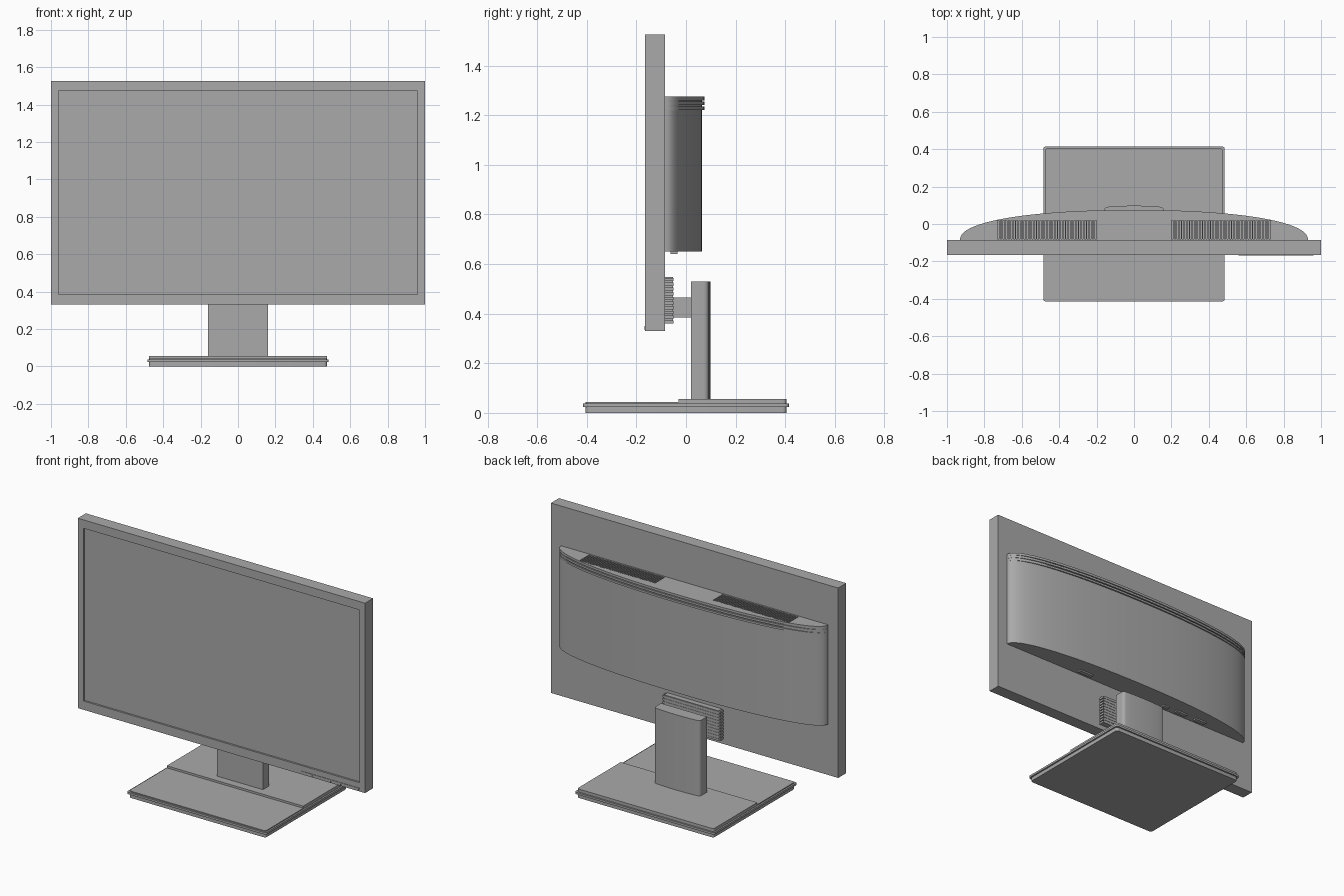
import bpy
import bmesh
from mathutils import Vector

cube = bpy.data.objects.get("Cube")
if cube:
    bpy.data.objects.remove(cube, do_unlink=True)

grey = bpy.data.materials.new("mid grey plastic")
GREY = (0.4, 0.4, 0.4, 1)
grey.use_nodes = True
grey.diffuse_color = GREY
grey.node_tree.nodes["Principled BSDF"].inputs["Base Color"].default_value = GREY


def finish(name, bm):
    """Turn a bmesh into a named, coloured object."""
    bmesh.ops.recalc_face_normals(bm, faces=bm.faces)
    mesh = bpy.data.meshes.new(name)
    bm.to_mesh(mesh)
    bm.free()
    mesh.materials.append(grey)
    obj = bpy.data.objects.new(name, mesh)
    bpy.context.collection.objects.link(obj)
    return obj


def add_box(bm, x, y, z):
    """Add a box given its (low, high) range on each axis."""
    verts = bmesh.ops.create_cube(bm, size=1)["verts"]
    for v in verts:
        v.co = Vector([(a + b) / 2 + c * (b - a) for (a, b), c in zip((x, y, z), v.co)])
    return verts


def round_uprights(bm, radius, keep=lambda co: True):
    edges = [e for e in bm.edges
             if abs(e.verts[0].co.z - e.verts[1].co.z) > 1e-4 and keep(e.verts[0].co)]
    bmesh.ops.bevel(bm, geom=edges, offset=radius, segments=4, profile=0.5, affect='EDGES')


def box(name, x, y, z, radius=0, keep=lambda co: True):
    bm = bmesh.new()
    add_box(bm, x, y, z)
    if radius:
        round_uprights(bm, radius, keep)
    return finish(name, bm)


def smooth(obj):
    bpy.ops.object.select_all(action='DESELECT')
    obj.select_set(True)
    bpy.context.view_layer.objects.active = obj
    bpy.ops.object.shade_smooth_by_angle(angle=0.5)


# Display panel with a recessed screen
BACK = -0.085
bm = bmesh.new()
add_box(bm, (-1, 1), (-0.165, BACK), (0.33, 1.525))
front = min(bm.faces, key=lambda f: f.calc_center_median().y)
bmesh.ops.inset_individual(bm, faces=[front], thickness=0.04)
for v in front.verts:
    v.co.x = 0.96 if v.co.x > 0 else -0.96
    v.co.z = 1.472 if v.co.z > 1 else 0.385
bmesh.ops.inset_individual(bm, faces=[front], thickness=0.001)
for v in front.verts:
    v.co.y += 0.01
finish("display_panel", bm)

# Button strip on the lower bezel
bm = bmesh.new()
add_box(bm, (0.56, 0.96), (-0.168, -0.16), (0.345, 0.351))
for x in (0.63, 0.76, 0.83, 0.955):
    add_box(bm, (x - 0.003, x + 0.003), (-0.168, -0.16), (0.335, 0.346))
finish("button_strip", bm)

# Bowed rear housing, lofted upward with a ribbed lip
HALF, STEPS = 0.93, 64


def bow(i, depth):
    t = -1 + 2 * i / STEPS
    x = 1.5 * t - 0.5 * t ** 3          # closer spacing at the ends
    return x * HALF, BACK + depth * max(0, 1 - abs(x) ** 2.2) ** 0.45


levels = [(0.65, 0.15), (1.222, 0.15), (1.222, 0.16), (1.235, 0.16), (1.235, 0.15),
          (1.242, 0.15), (1.242, 0.16), (1.255, 0.16), (1.255, 0.15), (1.26, 0.15),
          (1.26, 0.16), (1.275, 0.16)]
bm = bmesh.new()
rings = [[bm.verts.new((*bow(i, d), z)) for i in range(STEPS + 1)] for z, d in levels]
for low, high in zip(rings, rings[1:]):
    for i in range(STEPS):
        bm.faces.new((low[i], low[i + 1], high[i + 1], high[i]))
bm.faces.new(rings[0])
bm.faces.new(rings[-1])
bm.faces.new([r[0] for r in rings] + [r[-1] for r in reversed(rings)])
bmesh.ops.remove_doubles(bm, verts=bm.verts, dist=1e-5)
housing = finish("rear_housing", bm)

# Vent slots cut in the top of the housing
bm = bmesh.new()
SLOTS = 38
for side in (-1, 1):
    for i in range(SLOTS):
        x = side * (0.205 + 0.52 * i / (SLOTS - 1))
        add_box(bm, (x - 0.0035, x + 0.0035), (-0.08, 0.02), (1.264, 1.3))
cutter = finish("vent_cutter", bm)
cutter.hide_render = True
cut = housing.modifiers.new("vents", 'BOOLEAN')
cut.operation = 'DIFFERENCE'
cut.solver = 'EXACT'
cut.object = cutter
bpy.context.view_layer.objects.active = housing
bpy.ops.object.modifier_apply(modifier=cut.name)
bpy.data.objects.remove(cutter, do_unlink=True)
smooth(housing)

# Sockets under the housing
for name, left, right in (("wide_socket", -0.6, -0.52), ("middle_socket", -0.45, -0.37),
                          ("small_socket", -0.31, -0.265), ("power_socket", 0.29, 0.39)):
    box(name, (left, right), (-0.062, -0.035), (0.641, 0.652))

# Mounting head with ribbed sides
bm = bmesh.new()
add_box(bm, (-0.19, 0.19), (BACK, -0.052), (0.362, 0.548))
RIBS = 10
for i in range(RIBS):
    z = 0.36 + 0.19 * i / RIBS
    add_box(bm, (-0.2, 0.2), (BACK, -0.05), (z, z + 0.013))
finish("mounting_head", bm)
box("neck", (-0.1, 0.1), (-0.052, 0.025), (0.385, 0.465))

# Column with rounded rear corners and a slightly bowed back
bm = bmesh.new()
add_box(bm, (-0.16, 0.16), (0.02, 0.092), (0.05, 0.53))
round_uprights(bm, 0.02, lambda co: co.y > 0.05)
uprights = [f for f in bm.faces if f.normal.y > 0.99]
cross = [e for f in uprights for e in f.edges if abs(e.verts[0].co.z - e.verts[1].co.z) < 1e-4]
bmesh.ops.subdivide_edges(bm, edges=cross, cuts=7, use_grid_fill=True)
for v in bm.verts:
    if v.co.y > 0.0915:
        v.co.y += 0.006 * (1 - (v.co.x / 0.14) ** 2)
smooth(finish("stand_column", bm))

# Layered base
for name, x, front, rear, low, high in (
        ("base_foot", 0.475, -0.405, 0.405, 0, 0.024),
        ("base_flange", 0.485, -0.415, 0.415, 0.024, 0.037),
        ("base_top", 0.475, -0.405, 0.405, 0.037, 0.043)):
    smooth(box(name, (-x, x), (front, rear), (low, high), 0.015))
smooth(box("base_rear_plate", (-0.475, 0.475), (-0.03, 0.405), (0.043, 0.056), 0.015,
           lambda co: co.y > 0))
